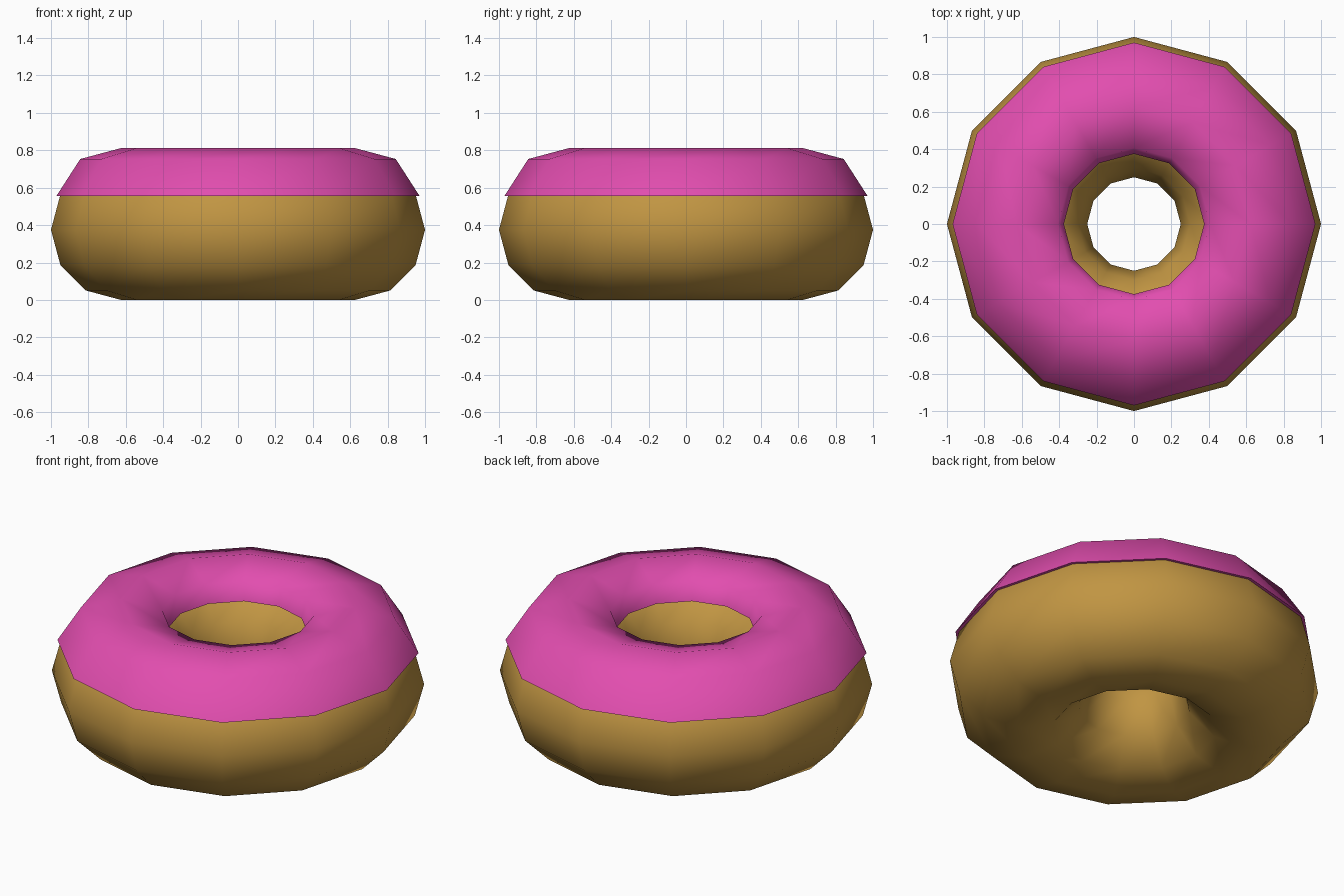
import bpy, bmesh, math

cube = bpy.data.objects.get("Cube")
if cube:
    bpy.data.objects.remove(cube, do_unlink=True)

SIDES = 12
RING, TUBE, MID = 0.625, 0.375, 0.375   # ring radius, tube radius, centre height


def material(name, colour):
    mat = bpy.data.materials.new(name)
    mat.use_nodes = True
    mat.diffuse_color = colour
    bsdf = next(n for n in mat.node_tree.nodes if n.type == 'BSDF_PRINCIPLED')
    bsdf.inputs["Base Color"].default_value = colour
    return mat


def lathe(name, profile, mat, smooth_angle):
    """Spin a closed (radius, height) profile around z."""
    bm = bmesh.new()
    rings = []
    for i in range(SIDES):
        a = math.tau * i / SIDES
        rings.append([bm.verts.new((r * math.cos(a), r * math.sin(a), z))
                      for r, z in profile])
    n = len(profile)
    for i in range(SIDES):
        here, there = rings[i], rings[(i + 1) % SIDES]
        for j in range(n):
            k = (j + 1) % n
            bm.faces.new((here[j], there[j], there[k], here[k]))
    bmesh.ops.recalc_face_normals(bm, faces=bm.faces)
    mesh = bpy.data.meshes.new(name)
    bm.to_mesh(mesh)
    bm.free()
    mesh.materials.append(mat)
    obj = bpy.data.objects.new(name, mesh)
    bpy.context.collection.objects.link(obj)
    bpy.ops.object.select_all(action='DESELECT')
    obj.select_set(True)
    bpy.context.view_layer.objects.active = obj
    bpy.ops.object.shade_smooth_by_angle(angle=math.radians(smooth_angle))
    return obj


def tube_point(radius, degrees):
    a = math.radians(degrees)
    return RING + radius * math.cos(a), MID + radius * math.sin(a)


# Dough: a plain low-poly ring
dough = material("golden dough", (0.53, 0.30, 0.055, 1))
lathe("dough_ring", [tube_point(TUBE, d) for d in range(0, 360, 30)], dough, 80)

# Icing: a cap slightly larger than the dough, its rims tucked into it
icing = material("pink icing", (0.76, 0.075, 0.43, 1))
cap = [tube_point(TUBE + 0.062, d) for d in (60, 90, 120)]
lathe("icing_cap",
      [(0.93, 0.56), (0.97, 0.557)] + cap + [(0.375, 0.65), (0.43, 0.65), (RING, 0.7)],
      icing, 80)
